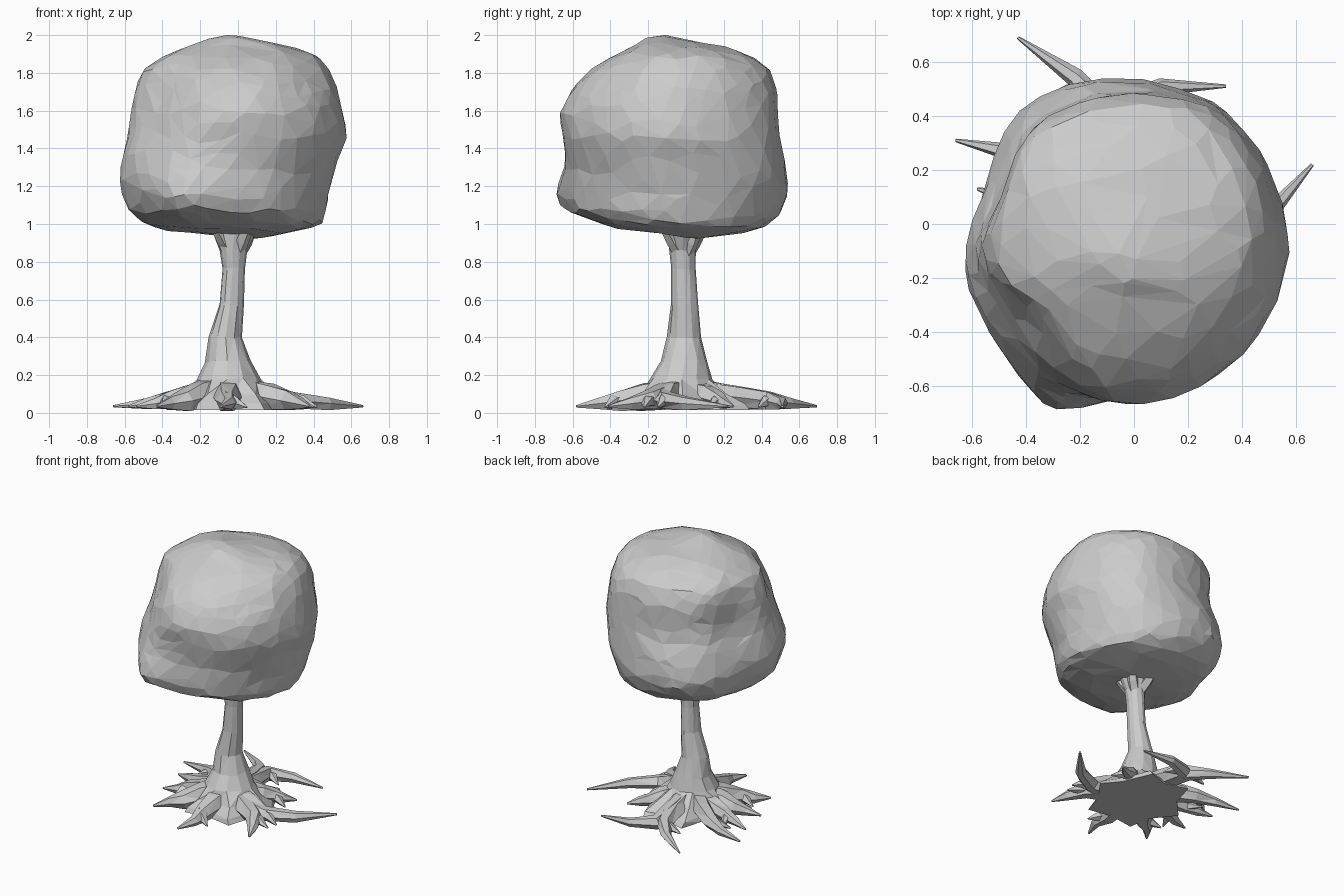
import bpy
import bmesh
import random
from math import acos, atan2, cos, sin, tau, exp, pi
from mathutils import Vector, noise

random.seed(7)

default_cube = bpy.data.objects.get("Cube")
if default_cube:
    bpy.data.objects.remove(default_cube, do_unlink=True)

GREY = (0.6, 0.6, 0.6, 1.0)
grey = bpy.data.materials.new("plain_grey")
grey.use_nodes = True
grey.diffuse_color = GREY
for node in grey.node_tree.nodes:
    if node.type == "BSDF_PRINCIPLED":
        node.inputs["Base Color"].default_value = GREY
        node.inputs["Roughness"].default_value = 0.9


def finish(name, bm):
    """Turn a bmesh into a flat-shaded grey object."""
    mesh = bpy.data.meshes.new(name)
    bm.to_mesh(mesh)
    bm.free()
    mesh.materials.append(grey)
    obj = bpy.data.objects.new(name, mesh)
    bpy.context.collection.objects.link(obj)
    return obj


def loft(name, rings):
    """Skin a list of equal-sized rings into a closed triangulated mesh."""
    bm = bmesh.new()
    loops = [[bm.verts.new(p) for p in ring] for ring in rings]
    count = len(loops[0])
    for low, high in zip(loops, loops[1:]):
        for i in range(count):
            j = (i + 1) % count
            bm.faces.new((low[i], low[j], high[j], high[i]))
    bm.faces.new(loops[0][::-1])
    bm.faces.new(loops[-1])
    bmesh.ops.recalc_face_normals(bm, faces=bm.faces)
    bmesh.ops.triangulate(bm, faces=bm.faces)
    return finish(name, bm)


def extent_point(level, a):
    """Point at angle a on the ellipse filling (z, x min, x max, y min, y max)."""
    z, x0, x1, y0, y1 = level
    return Vector(((x0 + x1 + (x1 - x0) * cos(a)) / 2,
                   (y0 + y1 + (y1 - y0) * sin(a)) / 2, z))


def tube(name, path, radii, sides=6, floor=0.0):
    """Tapered limb along a path, flattened where it meets the ground."""
    path = [Vector(p) for p in path]
    rings = []
    for i, (p, r) in enumerate(zip(path, radii)):
        along = (path[min(i + 1, len(path) - 1)] - path[max(i - 1, 0)]).normalized()
        side = along.cross(Vector((0, 0, 1))).normalized()
        up = side.cross(along)
        ring = []
        for k in range(sides):
            a = tau * k / sides
            q = p + (side * cos(a) + up * sin(a)) * r * random.uniform(0.85, 1.15)
            q.z = max(q.z, floor)
            ring.append(q)
        rings.append(ring)
    return loft(name, rings)


# Crown: sphere of irregular triangles pulled onto a boxy rounded profile
crown_levels = [
    (0.92, 0.04, 0.04, 0.05, 0.05),
    (0.94, -0.15, 0.20, -0.12, 0.16),
    (0.96, -0.34, 0.33, -0.30, 0.31),
    (0.99, -0.50, 0.44, -0.47, 0.43),
    (1.06, -0.58, 0.46, -0.61, 0.50),
    (1.18, -0.64, 0.48, -0.63, 0.55),
    (1.31, -0.64, 0.52, -0.63, 0.53),
    (1.45, -0.60, 0.57, -0.65, 0.49),
    (1.58, -0.58, 0.56, -0.67, 0.48),
    (1.71, -0.56, 0.53, -0.61, 0.49),
    (1.82, -0.52, 0.48, -0.50, 0.45),
    (1.89, -0.40, 0.42, -0.40, 0.35),
    (1.94, -0.27, 0.29, -0.28, 0.20),
    (1.98, -0.15, 0.08, -0.21, 0.02),
    (2.00, -0.04, -0.04, -0.11, -0.11),
]
# Swellings and hollows: centre, spread sideways, spread in height, push
dents = [
    ((-0.30, -0.58, 1.16), 0.20, 0.16, (-0.02, -0.10, 0)),
    ((-0.42, -0.40, 1.65), 0.22, 0.20, (0.07, 0.05, 0)),
    ((-0.60, 0.15, 1.40), 0.20, 0.60, (0.06, -0.02, 0)),
    ((0.33, 0.42, 1.45), 0.20, 0.40, (0.02, 0.03, 0)),
]
bm = bmesh.new()
bmesh.ops.create_icosphere(bm, subdivisions=4, radius=1)
for v in bm.verts:
    d = (v.co + Vector([random.uniform(-0.04, 0.04) for _ in range(3)])).normalized()
    t = acos(-d.z) / pi * (len(crown_levels) - 1)
    i = min(int(t), len(crown_levels) - 2)
    a = atan2(d.y, d.x)
    p = extent_point(crown_levels[i], a).lerp(extent_point(crown_levels[i + 1], a), t - i)
    for centre, wide, tall, push in dents:
        gap = p - Vector(centre)
        p += Vector(push) * exp(-gap.xy.length_squared / wide ** 2 - (gap.z / tall) ** 2)
    # Underside climbs towards the front
    if p.z < 1.1:
        p.z += 0.035 * max(-p.y, 0.0) * (1.1 - p.z) / 0.15
    v.co = p + noise.noise_vector(p * 5) * 0.014
crown = finish("crown", bm)
thin = crown.modifiers.new("irregular_facets", "DECIMATE")
thin.ratio = 0.55

# Trunk: leaning column that flares into a star-shaped root plate
trunk_levels = [
    (0.015, -0.36, 0.29, -0.35, 0.36),
    (0.05, -0.34, 0.27, -0.33, 0.34),
    (0.10, -0.28, 0.20, -0.26, 0.24),
    (0.18, -0.22, 0.12, -0.19, 0.14),
    (0.27, -0.18, 0.06, -0.13, 0.11),
    (0.40, -0.15, 0.02, -0.10, 0.08),
    (0.58, -0.10, 0.03, -0.08, 0.07),
    (0.76, -0.09, 0.03, -0.08, 0.05),
    (0.86, -0.10, 0.05, -0.09, 0.06),
    (0.97, -0.14, 0.11, -0.11, 0.09),
]
trunk_rings = []
for n, level in enumerate(trunk_levels):
    ring = []
    for k in range(12):
        a = tau * (k + random.uniform(-0.12, 0.12)) / 12
        p = extent_point(level, a)
        if n < 3:
            p.xy *= 0.8 if k % 2 else 1.05
        else:
            p += noise.noise_vector(p * 6) * 0.014
        ring.append(p)
    trunk_rings.append(ring)
loft("trunk", trunk_rings)

# Boughs: short forks that vanish into the crown
for k in range(4):
    a = tau * k / 4 + pi / 5
    out = Vector((cos(a), sin(a), 0))
    base = Vector((-0.02, -0.01, 0.82))
    tube(f"bough_{k + 1}",
         [base, base + out * 0.07 + Vector((0, 0, 0.09)), base + out * 0.13 + Vector((0, 0, 0.18))],
         (0.045, 0.04, 0.03), sides=5)

# Roots: ground path from trunk to tip, with thickness; some share a fork
roots = {
    "left_long": (0.085, (0.06, -0.05), (0.17, -0.10), (0.29, -0.11), (0.47, 0.00), (0.66, 0.22)),
    "left_front": (0.085, (0.05, -0.06), (0.16, -0.13), (0.27, -0.19), (0.33, -0.30), (0.38, -0.41)),
    "left_back": (0.075, (0.04, 0.05), (0.12, 0.11), (0.18, 0.17), (0.24, 0.20), (0.31, 0.25)),
    "back_long": (0.085, (-0.05, 0.08), (-0.07, 0.25), (-0.12, 0.43), (-0.22, 0.54), (-0.43, 0.69)),
    "back_left": (0.08, (-0.04, 0.08), (-0.05, 0.25), (-0.06, 0.44), (0.10, 0.51), (0.34, 0.51)),
    "right_back": (0.08, (-0.12, 0.04), (-0.24, 0.14), (-0.36, 0.22), (-0.48, 0.27), (-0.66, 0.31)),
    "right_blunt": (0.07, (-0.14, 0.02), (-0.27, 0.05), (-0.38, 0.07), (-0.48, 0.10), (-0.58, 0.13)),
    "right_side": (0.08, (-0.14, -0.03), (-0.26, -0.06), (-0.36, -0.06), (-0.44, -0.09), (-0.54, -0.11)),
    "right_front": (0.09, (-0.12, -0.07), (-0.21, -0.15), (-0.28, -0.24), (-0.36, -0.29), (-0.43, -0.38)),
    "front": (0.09, (-0.05, -0.08), (-0.05, -0.22), (-0.06, -0.35), (-0.05, -0.45), (-0.09, -0.58)),
}
heights = (0.10, 0.085, 0.065, 0.05, 0.035)
tapers = (1.0, 0.85, 0.65, 0.42, 0.08)
for n, (label, (thick, *ground)) in enumerate(roots.items()):
    path = [Vector((x, y, z)) for (x, y), z in zip(ground, heights)]
    tube(f"root_{label}", path, [thick * w for w in tapers], floor=0.01 * (n % 2))
    # Small spur splitting off halfway
    along = (path[3] - path[2]).normalized()
    side = Vector((-along.y, along.x, 0)) * (1 if n % 2 else -1)
    mid = path[2] + along * 0.04 + side * 0.04
    tip = path[2] + along * 0.09 + side * 0.10
    tip.z = 0.03
    tube(f"root_spur_{label}", [path[2], mid, tip], (thick * 0.5, thick * 0.38, 0.005), sides=5)
